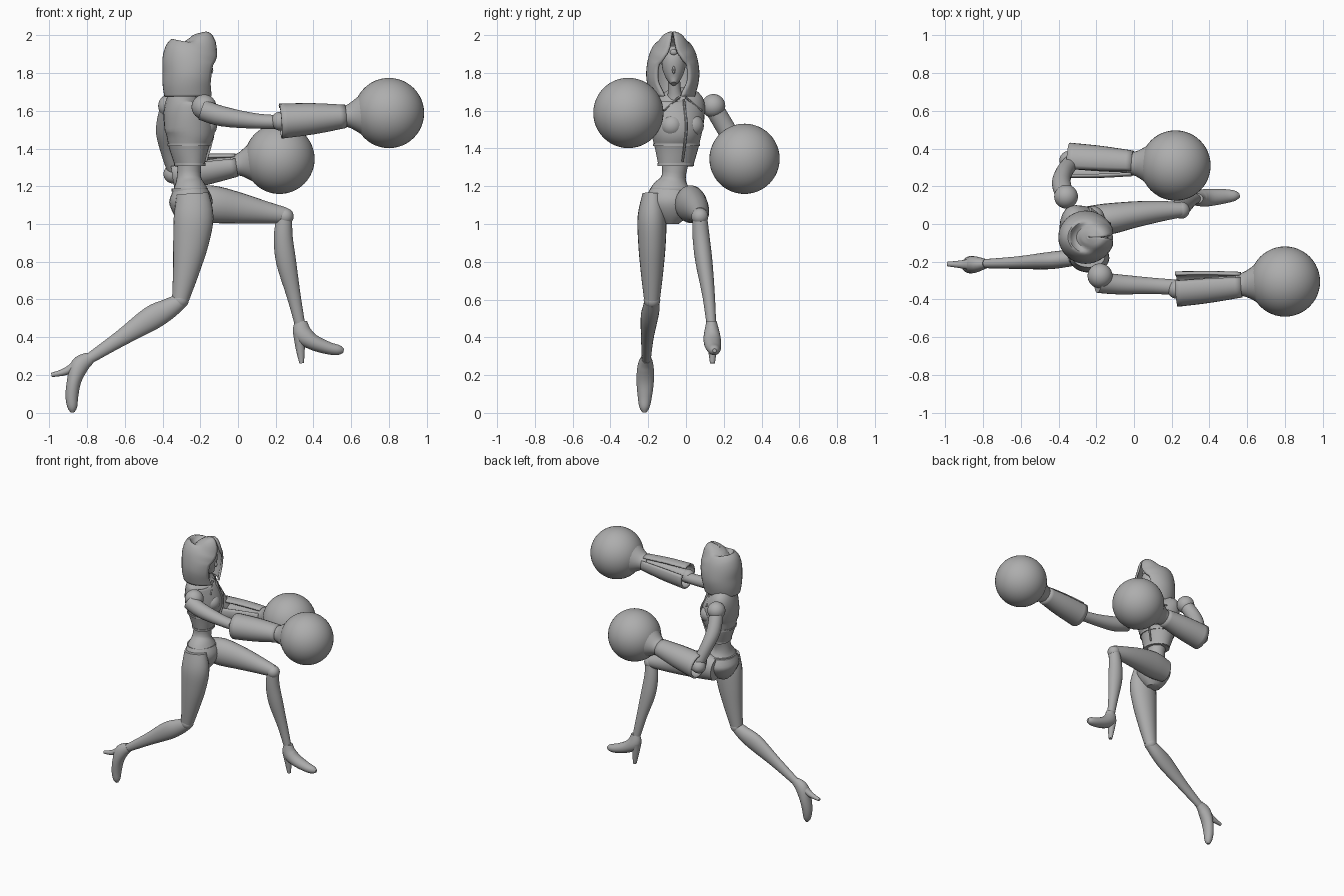
import bpy
import bmesh
import math
from mathutils import Vector

default_cube = bpy.data.objects.get("Cube")
if default_cube:
    bpy.data.objects.remove(default_cube, do_unlink=True)

# One clay grey for the whole figure
grey = bpy.data.materials.new("clay_grey")
grey.use_nodes = True
grey.diffuse_color = (0.42, 0.42, 0.42, 1)
grey.node_tree.nodes["Principled BSDF"].inputs["Base Color"].default_value = grey.diffuse_color

parts = []


def finish(name, bm):
    """Turn a bmesh into a named, coloured object."""
    bmesh.ops.recalc_face_normals(bm, faces=bm.faces)
    mesh = bpy.data.meshes.new(name)
    bm.to_mesh(mesh)
    bm.free()
    mesh.materials.append(grey)
    part = bpy.data.objects.new(name, mesh)
    bpy.context.collection.objects.link(part)
    parts.append(part)
    return part


def smooth_path(stations, steps):
    """Catmull-Rom interpolation of centres, radii and opening angles."""
    rows = []
    last = len(stations) - 1
    for i in range(last):
        before, start = stations[max(i - 1, 0)], stations[i]
        end, after = stations[i + 1], stations[min(i + 2, last)]
        for k in range(steps):
            t = k / steps
            rows.append([0.5 * (2 * b + (c - a) * t
                                + (2 * a - 5 * b + 4 * c - d) * t ** 2
                                + (3 * b - a - 3 * c + d) * t ** 3)
                         for a, b, c, d in zip(before, start, end, after)])
    rows.append(list(stations[-1]))
    return rows


def loft(name, stations, yaw=0.0, turn=0.0, steps=4, sides=24, shell=0.0):
    """Oval rings (x, y, z, half width, half depth, opening) along a path."""
    rows = smooth_path(stations, steps)
    centres = [Vector(row[:3]) for row in rows]
    bm = bmesh.new()
    rings = []
    for i, row in enumerate(rows):
        ahead = centres[min(i + 1, len(rows) - 1)]
        tangent = (ahead - centres[max(i - 1, 0)]).normalized()
        side = Vector((-math.sin(yaw), math.cos(yaw), 0))
        side = (side - tangent * side.dot(tangent)).normalized()
        depth = side.cross(tangent)
        gap = max(row[5], 0) if shell else 0
        count = sides + 1 if shell else sides
        ring = []
        for k in range(count):
            angle = turn + gap + (math.tau - 2 * gap) * k / sides
            ring.append(bm.verts.new(centres[i]
                                     + side * max(row[3], 0.001) * math.sin(angle)
                                     + depth * max(row[4], 0.001) * math.cos(angle)))
        rings.append(ring)
    for low, high in zip(rings, rings[1:]):
        for k in range(sides):
            n = (k + 1) % len(low)
            bm.faces.new((low[k], low[n], high[n], high[k]))
    if not shell:
        bm.faces.new(rings[0])
        bm.faces.new(rings[-1])
    part = finish(name, bm)
    if shell:
        wall = part.modifiers.new("wall", "SOLIDIFY")
        wall.thickness = shell
        wall.offset = -1
    return part


def ball(name, centre, radius, scale=(1, 1, 1), segments=32):
    bm = bmesh.new()
    bmesh.ops.create_uvsphere(bm, u_segments=segments, v_segments=segments // 2, radius=radius)
    bmesh.ops.scale(bm, vec=scale, verts=bm.verts)
    bmesh.ops.translate(bm, vec=centre, verts=bm.verts)
    return finish(name, bm)


def band(name, centre, width, depth, height, yaw=0.0):
    """Thin raised trim around the body."""
    x, y, z = centre
    loft(name, [(x, y, z - height / 2, width, depth),
                (x, y, z + height / 2, width, depth)], yaw, steps=1)


# Torso: armoured chest turned towards the left, narrow waist, pelvis
CHEST_YAW = 0.4
loft("chest", [(-.255, -.055, 1.31, .095, .075), (-.26, -.05, 1.42, .122, .108),
               (-.255, -.05, 1.5, .14, .132), (-.275, -.05, 1.6, .155, .115),
               (-.28, -.05, 1.66, .145, .085), (-.265, -.055, 1.7, .06, .05)], CHEST_YAW)
loft("abdomen", [(-.255, -.055, 1.36, .08, .065), (-.26, -.065, 1.25, .064, .064),
                 (-.255, -.075, 1.19, .105, .088), (-.25, -.08, 1.12, .135, .115),
                 (-.25, -.08, 1.05, .1, .09), (-.25, -.08, 1.0, .04, .05)])
band("rib_trim", (-.26, -.05, 1.42), .127, .112, .012, CHEST_YAW)
band("chest_lower_edge", (-.255, -.055, 1.315), .1, .08, .014, CHEST_YAW)
band("hip_belt", (-.255, -.077, 1.18), .114, .097, .014)
loft("chest_centre_ridge", [(-.18, -.012, 1.66, .006, .008), (-.162, -.005, 1.6, .008, .009),
                            (-.13, .002, 1.5, .008, .009), (-.172, -.018, 1.33, .006, .008)],
     CHEST_YAW, sides=8)
forward = Vector((math.cos(CHEST_YAW), math.sin(CHEST_YAW), 0))
across = Vector((-forward.y, forward.x, 0))
for label, sign in (("left", 1), ("right", -1)):
    bust = Vector((-.265, -.05, 1.52)) + forward * .075 + across * sign * .058
    ball(label + "_bust_plate", bust, .062)
    # collar seam from the neck towards the armpit
    top = Vector((-.27, -.05, 1.67)) + forward * .078 + across * sign * .02
    low = Vector((-.27, -.05, 1.6)) + forward * .085 + across * sign * .11
    loft(label + "_collar_seam", [(*top, .006, .008), (*low, .006, .008)], steps=2, sides=8)

# Neck, face and hood
loft("neck", [(-.26, -.055, 1.64, .06, .055), (-.24, -.06, 1.7, .035, .035),
              (-.22, -.065, 1.79, .033, .035)])
loft("head", [(-.175, -.065, 1.742, .014, .018), (-.195, -.065, 1.775, .042, .045),
              (-.21, -.065, 1.83, .062, .068), (-.215, -.065, 1.89, .06, .068),
              (-.22, -.065, 1.94, .028, .035)])
ball("nose", (-.143, -.065, 1.815), .012, (1, .7, 1.7), 12)
ball("brow_crest", (-.152, -.065, 1.91), .016, (.7, 1.3, 1), 12)
loft("hood", [(-.26, -.07, 1.675, .118, .13, .4), (-.26, -.07, 1.74, .135, .14, .6),
              (-.255, -.07, 1.8, .141, .145, .65), (-.25, -.07, 1.87, .132, .15, .6),
              (-.235, -.07, 1.925, .112, .14, .4), (-.225, -.07, 1.965, .08, .108, .15),
              (-.235, -.07, 1.99, .042, .058, 0), (-.24, -.07, 1.999, .004, .004, 0)],
     shell=.014, sides=32)

# Arms: shoulder balls and upper arms reaching forward
ball("right_shoulder", (-.18, -.275, 1.62), .066)
ball("left_shoulder", (-.36, .145, 1.625), .063)
loft("right_upper_arm", [(-.19, -.31, 1.605, .055, .055), (-.08, -.32, 1.57, .053, .053),
                         (.1, -.328, 1.545, .043, .04), (.27, -.338, 1.54, .04, .035)])
loft("left_upper_arm", [(-.365, .15, 1.61, .05, .05), (-.385, .215, 1.5, .05, .05),
                        (-.37, .275, 1.4, .046, .044), (-.33, .33, 1.275, .042, .042)])


def boxing_arm(label, elbow, fist, turn):
    """Forearm, split cuff, flared wrist and round glove on one axis."""
    elbow, fist = Vector(elbow), Vector(fist)

    def along(*stations):
        return [(*elbow.lerp(fist, f), *radii) for f, *radii in stations]

    ball(label + "_elbow", elbow, .05)
    loft(label + "_forearm", along((0, .045, .045), (.3, .05, .05), (.7, .048, .048)))
    loft(label + "_cuff", along((0, .094, .093, .3), (.3, .085, .083, .25),
                                (.6, .068, .062, .18)),
         yaw=math.pi, turn=turn, shell=.012)
    loft(label + "_wrist", along((.55, .058, .055), (.62, .064, .06),
                                 (.7, .088, .088), (.78, .122, .122)))
    ball(label + "_glove", fist, .186, segments=48)


boxing_arm("right", (.225, -.345, 1.545), (.8, -.305, 1.588), -.8)
boxing_arm("left", (-.345, .337, 1.265), (.22, .31, 1.345), .8)

# Left leg: raised thigh, hanging shin
loft("left_thigh", [(-.27, .02, 1.1, .07, .085), (-.15, .025, 1.105, .083, .1),
                    (0, .05, 1.085, .07, .083), (.14, .068, 1.062, .055, .06),
                    (.25, .075, 1.045, .04, .043)])
ball("left_knee", (.25, .073, 1.04), .045)
loft("left_shin", [(.245, .073, 1.03, .04, .042), (.24, .08, .93, .045, .05),
                   (.255, .095, .8, .045, .053), (.295, .12, .62, .033, .037),
                   (.33, .135, .46, .025, .027)])

# Right leg: pushing off behind
loft("right_thigh", [(-.24, -.175, 1.16, .055, .085), (-.235, -.18, 1.04, .076, .105),
                     (-.25, -.18, .9, .073, .094), (-.275, -.18, .75, .06, .07),
                     (-.305, -.18, .6, .042, .045)])
ball("right_knee", (-.305, -.18, .597), .044)
loft("right_shin", [(-.3, -.18, .595, .038, .04), (-.37, -.185, .55, .045, .055),
                    (-.46, -.195, .5, .045, .064), (-.62, -.205, .395, .033, .043),
                    (-.79, -.21, .285, .024, .028)])

# High-heeled shoes
loft("left_shoe", [(.333, .135, .485, .027, .033), (.342, .137, .42, .042, .05),
                   (.395, .14, .375, .046, .042), (.48, .147, .342, .038, .033),
                   (.535, .15, .332, .027, .026), (.56, .151, .33, .01, .01)])
loft("left_heel", [(.32, .137, .42, .036, .028), (.33, .14, .34, .024, .024),
                   (.337, .14, .262, .013, .012)], sides=16)
loft("right_shoe", [(-.785, -.21, .29, .025, .033), (-.838, -.214, .25, .042, .048),
                    (-.868, -.216, .17, .046, .038), (-.88, -.218, .09, .038, .034),
                    (-.878, -.22, .03, .027, .026), (-.876, -.22, .002, .01, .01)])
loft("right_heel", [(-.84, -.214, .265, .036, .028), (-.91, -.214, .22, .022, .02),
                    (-.988, -.212, .2, .012, .011)], sides=16)

# Smooth shading with crisp edges
bpy.ops.object.select_all(action="DESELECT")
for part in parts:
    part.select_set(True)
bpy.context.view_layer.objects.active = parts[0]
bpy.ops.object.shade_smooth_by_angle(angle=math.radians(40))
